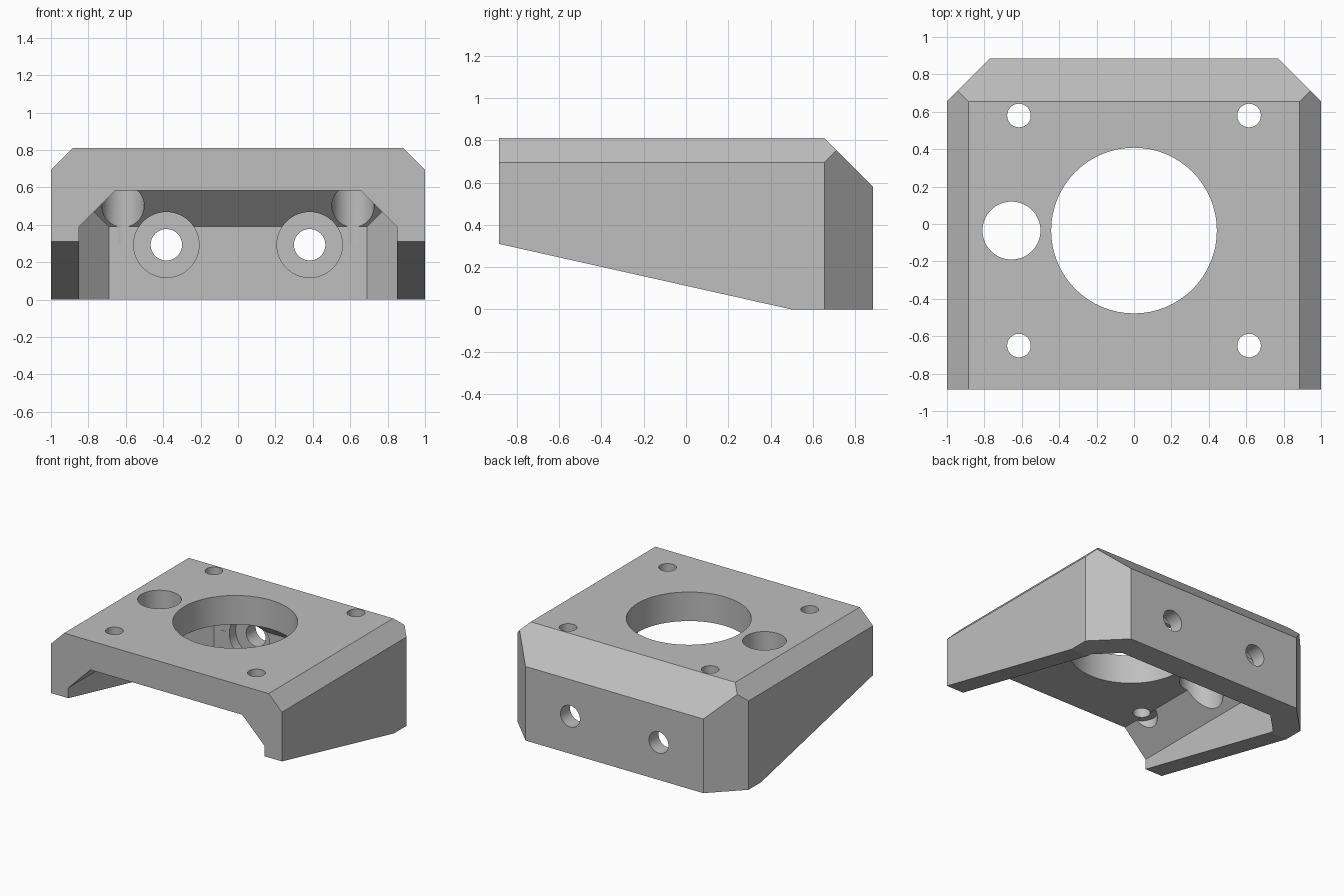
import bpy, bmesh, math
from mathutils import Vector, Matrix

cube = bpy.data.objects.get("Cube")
if cube:
    bpy.data.objects.remove(cube, do_unlink=True)

grey = bpy.data.materials.new("plain grey")
grey.use_nodes = True
grey.diffuse_color = (0.52, 0.52, 0.52, 1)
grey.node_tree.nodes["Principled BSDF"].inputs["Base Color"].default_value = grey.diffuse_color


def add_object(name, bm):
    bmesh.ops.recalc_face_normals(bm, faces=bm.faces)
    mesh = bpy.data.meshes.new(name)
    bm.to_mesh(mesh)
    bm.free()
    mesh.materials.append(grey)
    obj = bpy.data.objects.new(name, mesh)
    bpy.context.collection.objects.link(obj)
    return obj


def chamfered_block(name, low, high, planes):
    """Box between two corners, trimmed by planes given as (point, outward normal)."""
    low, high = Vector(low), Vector(high)
    bm = bmesh.new()
    bmesh.ops.create_cube(bm, size=1)
    for v in bm.verts:
        v.co = (low + high) / 2 + v.co * (high - low)
    for point, normal in planes:
        geom = bm.verts[:] + bm.edges[:] + bm.faces[:]
        cut = bmesh.ops.bisect_plane(bm, geom=geom, plane_co=point, plane_no=normal,
                                     clear_outer=True)
        edges = [e for e in cut["geom_cut"] if isinstance(e, bmesh.types.BMEdge)]
        bmesh.ops.contextual_create(bm, geom=edges)
    return add_object(name, bm)


def cylinder(name, radius, start, end):
    start, end = Vector(start), Vector(end)
    turn = (end - start).to_track_quat("Z", "Y").to_matrix().to_4x4()
    bm = bmesh.new()
    bmesh.ops.create_cone(bm, cap_ends=True, segments=64, radius1=radius, radius2=radius,
                          depth=(end - start).length,
                          matrix=Matrix.Translation((start + end) / 2) @ turn)
    return add_object(name, bm)


def subtract(body, cutter):
    cutter.hide_render = True
    mod = body.modifiers.new("cut", "BOOLEAN")
    mod.operation, mod.solver, mod.object = "DIFFERENCE", "EXACT", cutter
    bpy.context.view_layer.objects.active = body
    bpy.ops.object.modifier_apply(modifier=mod.name)
    bpy.data.objects.remove(cutter, do_unlink=True)


# Outer body: chamfered top and back, sloping underside
outer = [((0, 0.885, 0.58), (0, 1, 1)), ((0, 0.5, 0), (0, -0.31, -1.385))]
for s in (-1, 1):
    outer += [((s, 0, 0.695), (s, 0, 1)), ((s, 0.655, 0), (s, 1, 0))]
body = chamfered_block("motor_mount", (-1, -0.885, 0), (1, 0.885, 0.81), outer)

# Hollow underneath, open to the front and below
inner = [((0, 0.69, 0.39), (0, 1, 1))]
for s in (-1, 1):
    inner += [((s * 0.85, 0, 0.39), (s, 0, 1)), ((s * 0.69, 0.69, 0), (s, 1, 0))]
subtract(body, chamfered_block("hollow", (-0.85, -1.2, -0.4), (0.85, 0.69, 0.583), inner))

# Large centre opening and cable hole
mid = -0.035
for x, radius in ((0, 0.443), (-0.655, 0.155)):
    subtract(body, cylinder("opening", radius, (x, mid, 0.2), (x, mid, 1)))

for s in (-1, 1):
    # Screw holes in the top plate, with wider clearance below
    for y in (mid - 0.615, mid + 0.615):
        x = s * 0.615
        subtract(body, cylinder("screw_hole", 0.063, (x, y, 0.5), (x, y, 1)))
        subtract(body, cylinder("screw_clearance", 0.113, (x, y, 0.3), (x, y, 0.582)))
    # Counterbored bolt holes in the back wall
    x, z = s * 0.383, 0.293
    subtract(body, cylinder("bolt_hole", 0.084, (x, 0.5, z), (x, 1, z)))
    subtract(body, cylinder("bolt_counterbore", 0.175, (x, 0.4, z), (x, 0.768, z)))

# Smooth bores, crisp edges elsewhere
bpy.ops.object.select_all(action="DESELECT")
body.select_set(True)
bpy.context.view_layer.objects.active = body
bpy.ops.object.shade_smooth_by_angle(angle=math.radians(9))
